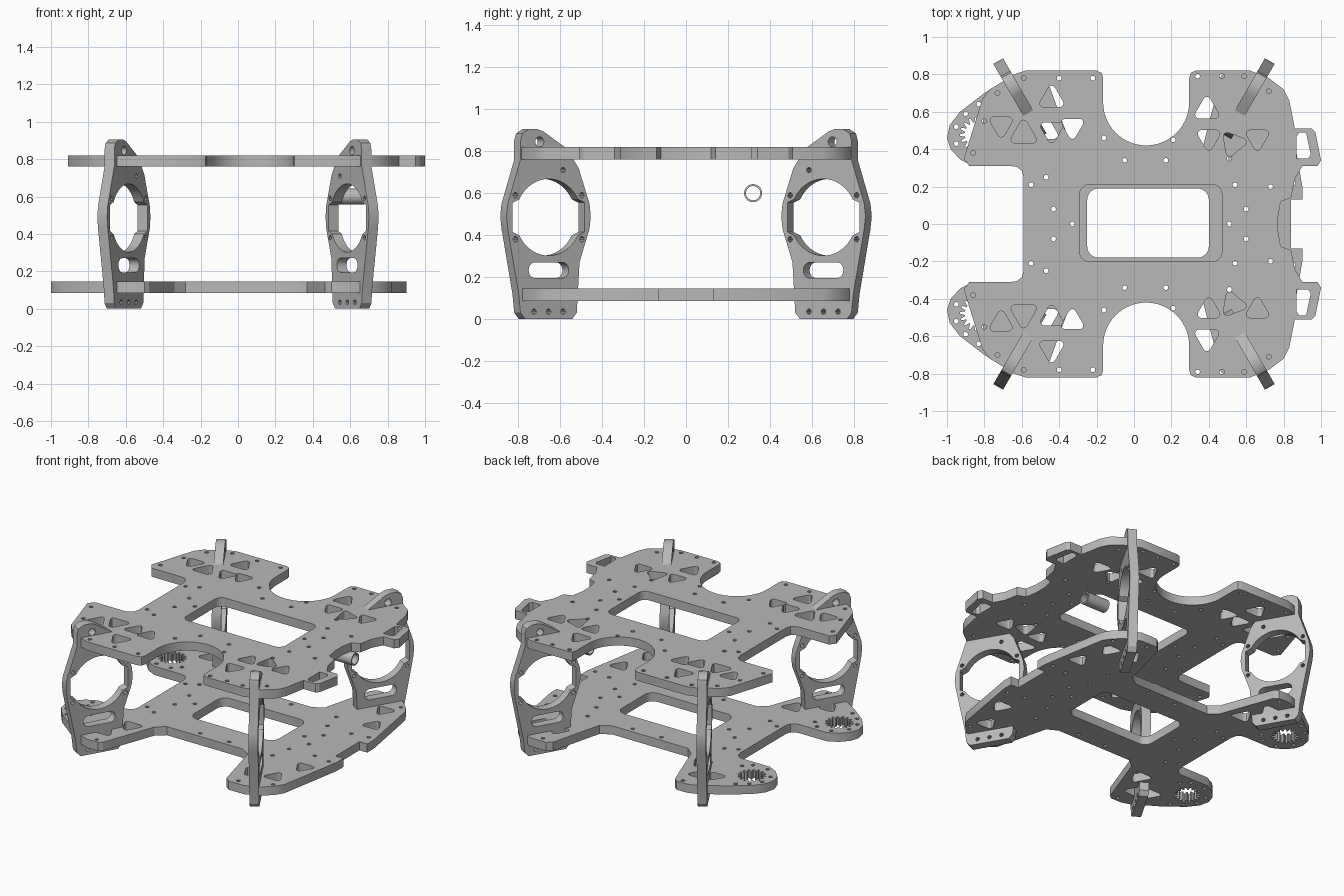
import bpy
from math import cos, sin, pi, radians
from mathutils import Matrix, Vector

if "Cube" in bpy.data.objects:
    bpy.data.objects.remove(bpy.data.objects["Cube"])

GREY = (0.48, 0.48, 0.48, 1)
grey = bpy.data.materials.new("plain grey")
grey.use_nodes = True
grey.diffuse_color = GREY
grey.node_tree.nodes["Principled BSDF"].inputs["Base Color"].default_value = GREY


def arc(x, y, r, start, end, n):
    angles = [radians(start + (end - start) * i / n) for i in range(n + 1)]
    return [(x + r * cos(a), y + r * sin(a)) for a in angles]


def circle(x, y, r, n=12):
    return arc(x, y, r, 0, 360, n)[:-1]


def triangle(x, y, size, turn):
    """Triangle with rounded corners, one corner pointing along turn."""
    pts = []
    for k in range(3):
        t = turn + 120 * k
        cx, cy = x + size * cos(radians(t)), y + size * sin(radians(t))
        pts += arc(cx, cy, 0.02, t - 60, t + 60, 4)
    return pts


def rounded_box(x0, x1, y0, y1, r):
    return (arc(x1 - r, y1 - r, r, 0, 90, 6) + arc(x0 + r, y1 - r, r, 90, 180, 6)
            + arc(x0 + r, y0 + r, r, 180, 270, 6) + arc(x1 - r, y0 + r, r, 270, 360, 6))


def flip(pts):
    return [(x, -y) for x, y in reversed(pts)]


def cut_plate(name, loops, thickness, matrix):
    """Extruded sheet: the first loop is the outline, the rest are holes."""
    curve = bpy.data.curves.new(name, "CURVE")
    curve.dimensions = "2D"
    curve.fill_mode = "BOTH"
    curve.extrude = thickness / 2
    for loop in loops:
        spline = curve.splines.new("POLY")
        spline.points.add(len(loop) - 1)
        for point, (x, y) in zip(spline.points, loop):
            point.co = (x, y, 0, 1)
        spline.use_cyclic_u = True
    obj = bpy.data.objects.new(name, curve)
    bpy.context.collection.objects.link(obj)
    finish(obj)
    obj.matrix_world = matrix
    return obj


def finish(obj):
    bpy.ops.object.select_all(action="DESELECT")
    obj.select_set(True)
    bpy.context.view_layer.objects.active = obj
    if obj.type == "CURVE":
        bpy.ops.object.convert(target="MESH")
    obj.data.materials.clear()
    obj.data.materials.append(grey)
    bpy.ops.object.shade_smooth_by_angle(angle=radians(30))


def deck(name, half, holes, centre_holes, z):
    """Horizontal deck mirrored front to back."""
    loops = [half + flip(half)] + centre_holes
    for hole in holes:
        loops += [hole, flip(hole)]
    return cut_plate(name, loops, 0.06, Matrix.Translation((0, 0, z)))


def screws(points):
    return [circle(x, y, 0.013, 10) for x, y in points]


neck_corner = [(-0.59, 0.25)] + arc(-0.64, 0.26, 0.05, 0, 90, 4)[::1]
neck_corner = [(-0.59, 0.25), (-0.6, 0.285), (-0.625, 0.305), (-0.66, 0.31)]
neck_screws = [(-0.05, 0.34), (0.17, 0.34), (-0.55, 0.21), (-0.47, 0.25),
               (-0.43, 0.08), (0.6, 0.08), (0.54, 0.21), (0.51, 0.35), (0.73, 0.2)]
middle_screws = screws([(-0.33, 0), (0.51, 0)])

# Upper deck with round bays and side tabs
upper_half = neck_corner + [
    (-0.88, 0.31), (-0.91, 0.35), (-0.81, 0.67), (-0.77, 0.72), (-0.64, 0.8),
    (-0.58, 0.82), (-0.2, 0.82), (-0.173, 0.808), (-0.165, 0.78)]
upper_half += arc(0.065, 0.65, 0.23, 180, 360, 28)
upper_half += [
    (0.295, 0.78), (0.303, 0.808), (0.33, 0.82), (0.62, 0.82), (0.72, 0.78),
    (0.8, 0.72), (0.83, 0.66), (0.86, 0.51), (0.95, 0.51), (0.97, 0.49),
    (1.0, 0.34), (0.98, 0.31), (0.9, 0.31), (0.86, 0.24), (0.84, 0.14),
    (0.785, 0.12), (0.77, 0.04)]
upper_holes = [
    triangle(-0.44, 0.67, 0.05, 90), triangle(-0.44, 0.5, 0.045, 270),
    triangle(-0.33, 0.52, 0.045, 150), triangle(-0.59, 0.48, 0.055, 90),
    triangle(-0.71, 0.53, 0.045, 270), triangle(0.39, 0.61, 0.05, 90),
    triangle(0.4, 0.46, 0.045, 270), triangle(0.53, 0.43, 0.05, 130),
    triangle(0.66, 0.46, 0.045, 270),
    [(0.87, 0.35), (0.93, 0.35), (0.945, 0.37), (0.92, 0.49), (0.885, 0.49), (0.87, 0.47)]]
upper_holes += screws(neck_screws + [
    (-0.59, 0.78), (-0.4, 0.78), (-0.22, 0.78), (-0.16, 0.46), (0.21, 0.45),
    (0.34, 0.79), (0.47, 0.79), (0.59, 0.79), (0.72, 0.71), (-0.73, 0.7),
    (-0.8, 0.55), (-0.86, 0.38)])
deck("upper_deck", upper_half, upper_holes,
     [rounded_box(-0.29, 0.47, -0.2, 0.21, 0.05)] + middle_screws, 0.79)

# Lower deck with straight bays and toothed openings
lower_half = neck_corner + [
    (-0.86, 0.31), (-0.93, 0.345), (-0.98, 0.4), (-1.0, 0.46), (-0.985, 0.53),
    (-0.93, 0.6), (-0.8, 0.7), (-0.64, 0.8), (-0.58, 0.82), (-0.5, 0.82),
    (-0.475, 0.8), (-0.34, 0.43), (-0.28, 0.38), (0.3, 0.38), (0.37, 0.42),
    (0.465, 0.79), (0.5, 0.82), (0.62, 0.82), (0.73, 0.77), (0.79, 0.71),
    (0.82, 0.66), (0.9, 0.2), (0.9, 0.13), (0.84, 0.13)]
teeth = [(-0.84 + (0.09 if i % 4 < 2 else 0.065) * cos(i * pi / 32),
          0.48 + (0.09 if i % 4 < 2 else 0.065) * sin(i * pi / 32)) for i in range(64)]
lower_holes = [
    teeth, triangle(-0.47, 0.5, 0.05, 90), triangle(-0.56, 0.66, 0.045, 30),
    triangle(-0.66, 0.62, 0.04, 210), triangle(0.54, 0.62, 0.045, 90),
    triangle(0.7, 0.6, 0.045, 270), triangle(0.77, 0.38, 0.045, 90)]
lower_holes += screws(neck_screws + [
    (-0.95, 0.43), (-0.95, 0.52), (-0.9, 0.59), (-0.83, 0.64), (-0.87, 0.35),
    (-0.76, 0.35), (-0.71, 0.4), (-0.53, 0.79), (0.55, 0.78), (0.76, 0.7),
    (0.85, 0.22)])
deck("lower_deck", lower_half, lower_holes,
     [rounded_box(-0.25, 0.4, -0.18, 0.19, 0.06)] + middle_screws, 0.115)

# Upright corner brackets: outline, motor ring, slot and bolt holes
bracket = [
    (0.06, 0.905), (0.11, 0.905), (0.145, 0.885), (0.155, 0.85), (0.155, 0.76),
    (0.225, 0.55), (0.232, 0.49), (0.225, 0.43), (0.165, 0.12), (0.155, 0.03),
    (0.13, 0.0), (-0.13, 0.0), (-0.155, 0.03), (-0.17, 0.27), (-0.225, 0.43),
    (-0.232, 0.49), (-0.225, 0.55), (-0.165, 0.72), (-0.13, 0.77), (-0.12, 0.8),
    (0.03, 0.895)]
ring = []
for x, y in circle(0, 0, 0.183, 64):
    if abs(y) < 0.075:
        x = 0.198 if x > 0 else -0.198
    ring.append((x, y + 0.485))
bracket_holes = [ring, rounded_box(-0.11, 0.11, 0.195, 0.27, 0.036),
                 circle(0.05, 0.845, 0.024, 16)]
bracket_holes += screws([(-0.08, 0.71), (-0.08, 0.035), (0, 0.035), (0.08, 0.035)])
bracket_holes += screws([(sx * 0.183, z) for sx in (-1, 1) for z in (0.38, 0.59)])
for side, sx in (("left", 1), ("right", -1)):
    for end, sy in (("front", -1), ("back", 1)):
        out = Vector((sx * 0.5, sy * 0.866, 0))
        up = Vector((0, 0, 1))
        basis = Matrix((out, up, out.cross(up))).transposed().to_4x4()
        place = Matrix.Translation((sx * 0.61, sy * 0.67, 0)) @ basis
        cut_plate(f"{end}_{side}_bracket", [bracket] + bracket_holes, 0.06, place)

# Small hollow tube under the upper deck
along_x = Matrix.Translation((0.59, 0.32, 0.6)) @ Matrix.Rotation(pi / 2, 4, "Y")
cut_plate("hollow_tube", [circle(0, 0, 0.043, 32), circle(0, 0, 0.034, 32)], 0.17, along_x)
